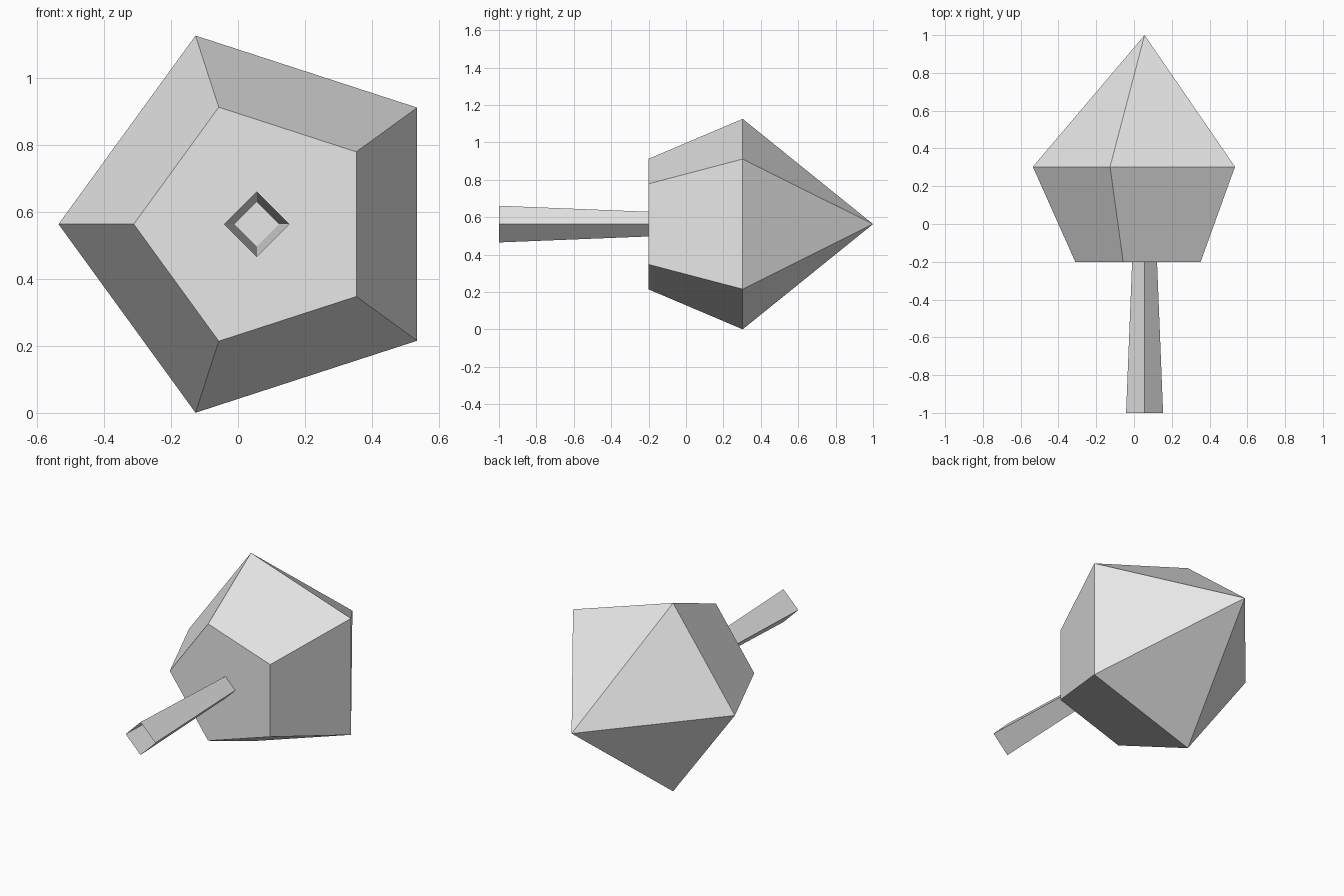
import bpy
import bmesh
from math import cos, sin, pi

cube = bpy.data.objects.get("Cube")
if cube:
    bpy.data.objects.remove(cube, do_unlink=True)

CENTRE_X, CENTRE_Z = 0.056, 0.563

grey = bpy.data.materials.new("light_grey")
grey.use_nodes = True
colour = (0.8, 0.8, 0.8, 1)
grey.diffuse_color = colour
grey.node_tree.nodes["Principled BSDF"].inputs["Base Color"].default_value = colour


def loft(name, sides, rings, cap_front=False, apex=None):
    """Join regular rings (radius, y) along the y axis, first vertex towards -x."""
    bm = bmesh.new()
    loops = []
    for radius, y in rings:
        angles = [pi + 2 * pi * i / sides for i in range(sides)]
        loops.append([bm.verts.new((radius * cos(a), y, radius * sin(a)))
                      for a in angles])
    for a, b in zip(loops, loops[1:]):
        for i in range(sides):
            j = (i + 1) % sides
            bm.faces.new((a[i], a[j], b[j], b[i]))
    if cap_front:
        bm.faces.new(loops[0][::-1])
    if apex is not None:
        tip = bm.verts.new((0, apex, 0))
        last = loops[-1]
        for i in range(sides):
            bm.faces.new((last[i], last[(i + 1) % sides], tip))
    # Wind every face away from the central axis
    for face in bm.faces:
        face.normal_update()
        c = face.calc_center_median()
        outward = c.copy()
        if abs(c.x) + abs(c.z) > 1e-4:
            outward.y = 0
        if face.normal.dot(outward) < 0:
            face.normal_flip()
    mesh = bpy.data.meshes.new(name)
    bm.to_mesh(mesh)
    bm.free()
    mesh.materials.append(grey)
    obj = bpy.data.objects.new(name, mesh)
    obj.location = (CENTRE_X, 0, CENTRE_Z)
    bpy.context.collection.objects.link(obj)
    return obj


# Five-sided head with a flat front and a pointed back
loft("head", 5, [(0.367, -0.2), (0.5915, 0.303)], cap_front=True, apex=1.0)

# Hollow square handle, open at the front and widening away from the head
loft("handle", 4, [(0.098, -1.0), (0.066, -0.2)])
